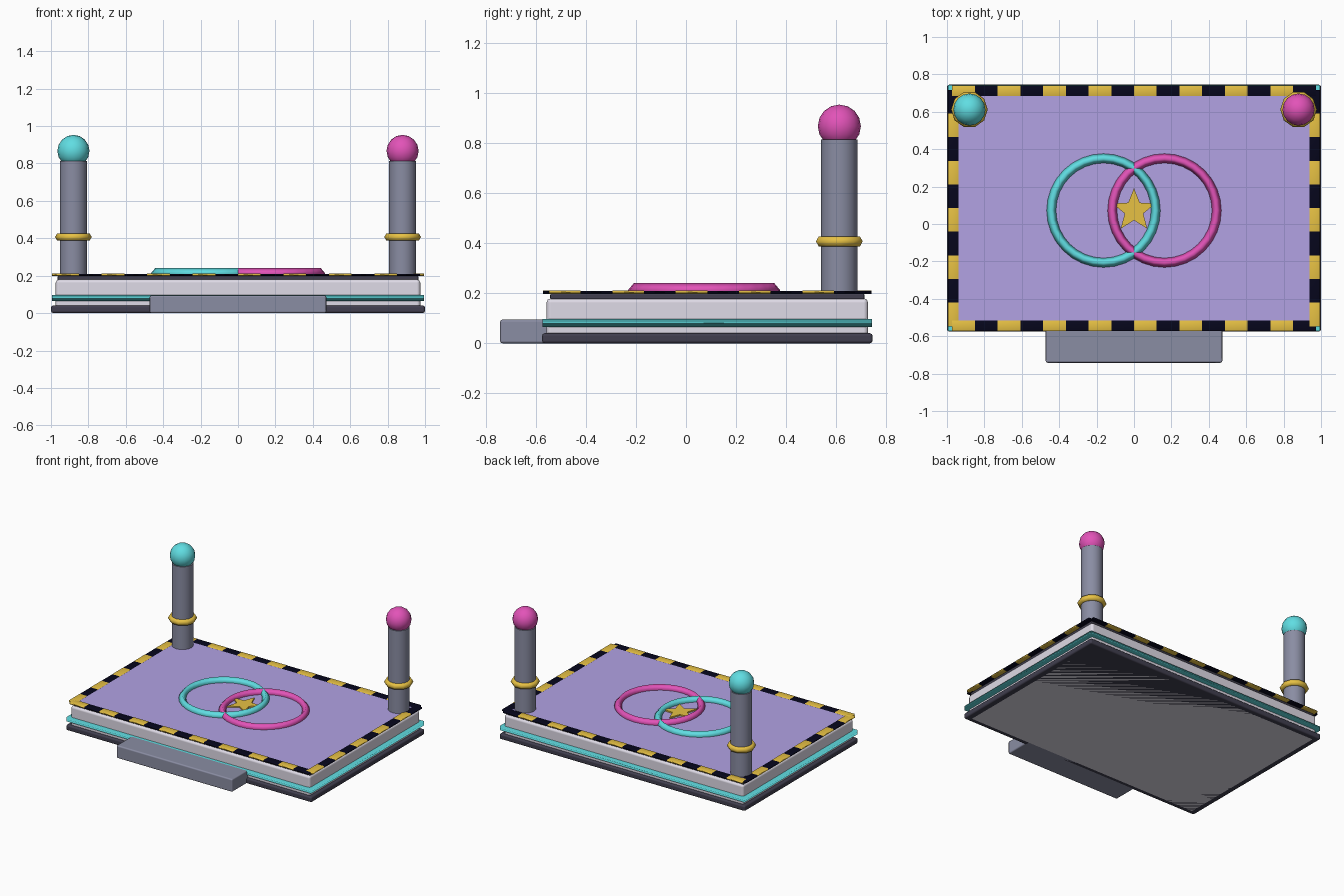
import bpy, bmesh
from math import sin, cos, pi, radians
from mathutils import Matrix, Vector

cube = bpy.data.objects.get("Cube")
if cube:
    bpy.data.objects.remove(cube, do_unlink=True)


def colour(name, hexa):
    """Flat material from a display colour, stored as linear values."""
    rgb = [int(hexa[i:i + 2], 16) / 255 for i in (0, 2, 4)]
    lin = [c / 12.92 if c < 0.04 else ((c + 0.055) / 1.055) ** 2.4 for c in rgb]
    m = bpy.data.materials.new(name)
    m.use_nodes = True
    m.diffuse_color = (*lin, 1)
    m.node_tree.nodes["Principled BSDF"].inputs["Base Color"].default_value = (*lin, 1)
    return m


GREY = colour("steel grey", "8a8da3")
WHITE = colour("pale panel", "e0dce8")
DARK = colour("dark plum", "413f4f")
LAVENDER = colour("lavender mat", "b2a2e4")
CYAN = colour("cyan", "60dde2")
PINK = colour("magenta", "e253b8")
GOLD = colour("gold", "e8c244")
BLACK = colour("navy black", "06061c")

MID = 0.085    # platform centre in y
RING_Y = 0.072  # centre of the floor emblem in y


def make(name, bm, mat, smooth_angle=None):
    bmesh.ops.recalc_face_normals(bm, faces=bm.faces)
    mesh = bpy.data.meshes.new(name)
    bm.to_mesh(mesh)
    bm.free()
    mesh.materials.append(mat)
    if smooth_angle:
        mesh.shade_smooth()
        mesh.set_sharp_from_angle(angle=radians(smooth_angle))
    ob = bpy.data.objects.new(name, mesh)
    bpy.context.collection.objects.link(ob)
    return ob


def box(name, lo, hi, mat, bevel=0):
    lo, hi = Vector(lo), Vector(hi)
    bm = bmesh.new()
    bmesh.ops.create_cube(bm, size=1, matrix=Matrix.Translation((lo + hi) / 2)
                          @ Matrix.Diagonal((*(hi - lo), 1)))
    ob = make(name, bm, mat, 180 if bevel else None)
    if bevel:
        mod = ob.modifiers.new("edge_bevel", "BEVEL")
        mod.width, mod.segments, mod.harden_normals = bevel, 2, True
    return ob


def soft_plate(name, lo, hi, mat):
    """Thin smooth-shaded cube, flattened by its object scale."""
    lo, hi = Vector(lo), Vector(hi)
    bm = bmesh.new()
    bmesh.ops.create_cube(bm, size=1)
    ob = make(name, bm, mat, 180)
    ob.location, ob.scale = (lo + hi) / 2, hi - lo
    return ob


def slab(name, half_x, half_y, z0, z1, mat, bevel=0, build=box):
    extra = (bevel,) if bevel else ()
    return build(name, (-half_x, MID - half_y, z0), (half_x, MID + half_y, z1), mat, *extra)


def ring(name, centre, major, minor, height, steps, sides, mat):
    bm = bmesh.new()
    loops = []
    for i in range(steps):
        a = 2 * pi * i / steps
        loop = []
        for j in range(sides):
            t = 2 * pi * j / sides
            r = major + minor * cos(t)
            loop.append(bm.verts.new(Vector(centre) + Vector((r * cos(a), r * sin(a), height * sin(t)))))
        loops.append(loop)
    for i in range(steps):
        p, q = loops[i - 1], loops[i]
        for j in range(sides):
            bm.faces.new((p[j - 1], q[j - 1], q[j], p[j]))
    return make(name, bm, mat, 180)


# Stacked platform
slab("platform_body", 0.975, 0.642, 0, 0.18, WHITE, 0.018)
slab("base_plinth", 1.0, 0.66, 0, 0.041, DARK, 0.012)
slab("glow_trim", 0.995, 0.657, 0.066, 0.098, CYAN, build=soft_plate)
slab("mat_frame", 0.965, 0.627, 0.175, 0.199, DARK, 0.006)
slab("floor_mat", 0.945, 0.61, 0.19, 0.206, LAVENDER)
box("front_step", (-0.472, -0.742, 0), (0.472, -0.52, 0.095), GREY, 0.01)


# Hazard border: alternating tiles along each edge, corners left open
def hazard_tile(name, index, lo, hi):
    mat, top = ((GOLD, 0.211), (BLACK, 0.21))[index % 2]
    soft_plate(f"{name}_hazard_tile_{index + 1}", (*lo, 0.198), (*hi, top), mat)


for s, side in ((-1, "front"), (1, "back")):
    y0, y1 = sorted((MID + s * 0.6, MID + s * 0.656))
    w = 1.944 / 16
    for i in range(16):
        x = -0.972 + i * w
        hazard_tile(side, i, (x, y0), (x + w, y1))
for s, side in ((-1, "right"), (1, "left")):
    x0, x1 = sorted((s * 0.938, s * 0.994))
    w = 1.264 / 10
    for i in range(10):
        y = MID - 0.632 + i * w
        hazard_tile(side, i, (x0, y), (x1, y + w))

# Corner posts with collars and globes
for s, side, mat in ((-1, "right", CYAN), (1, "left", PINK)):
    x, y = s * 0.88, 0.612
    bm = bmesh.new()
    bmesh.ops.create_cone(bm, cap_ends=True, segments=16, radius1=0.073, radius2=0.073,
                          depth=0.624, matrix=Matrix.Translation((x, y, 0.502)))
    make(side + "_post", bm, GREY, 40)
    ring(side + "_post_collar", (x, y, 0.407), 0.075, 0.023, 0.023, 10, 6, GOLD)
    bm = bmesh.new()
    bmesh.ops.create_uvsphere(bm, u_segments=16, v_segments=8, radius=0.086,
                              matrix=Matrix.Translation((x, y, 0.867)))
    make(side + "_post_globe", bm, mat, 60)

# Interlocking floor rings
for s, side, mat in ((-1, "right", CYAN), (1, "left", PINK)):
    ring(side + "_floor_ring", (s * 0.163, RING_Y, 0.212), 0.279, 0.025, 0.03, 32, 4, mat)

# Centre star
bm = bmesh.new()
verts = []
for i in range(10):
    r = 0.052 if i % 2 else 0.12
    a = pi / 2 + i * pi / 5
    verts.append(bm.verts.new((r * cos(a), RING_Y + r * sin(a), 0.204)))
face = bm.faces.new(verts)
top = bmesh.ops.extrude_face_region(bm, geom=[face])
bmesh.ops.translate(bm, vec=(0, 0, 0.012),
                    verts=[v for v in top["geom"] if isinstance(v, bmesh.types.BMVert)])
make("centre_star", bm, GOLD)
